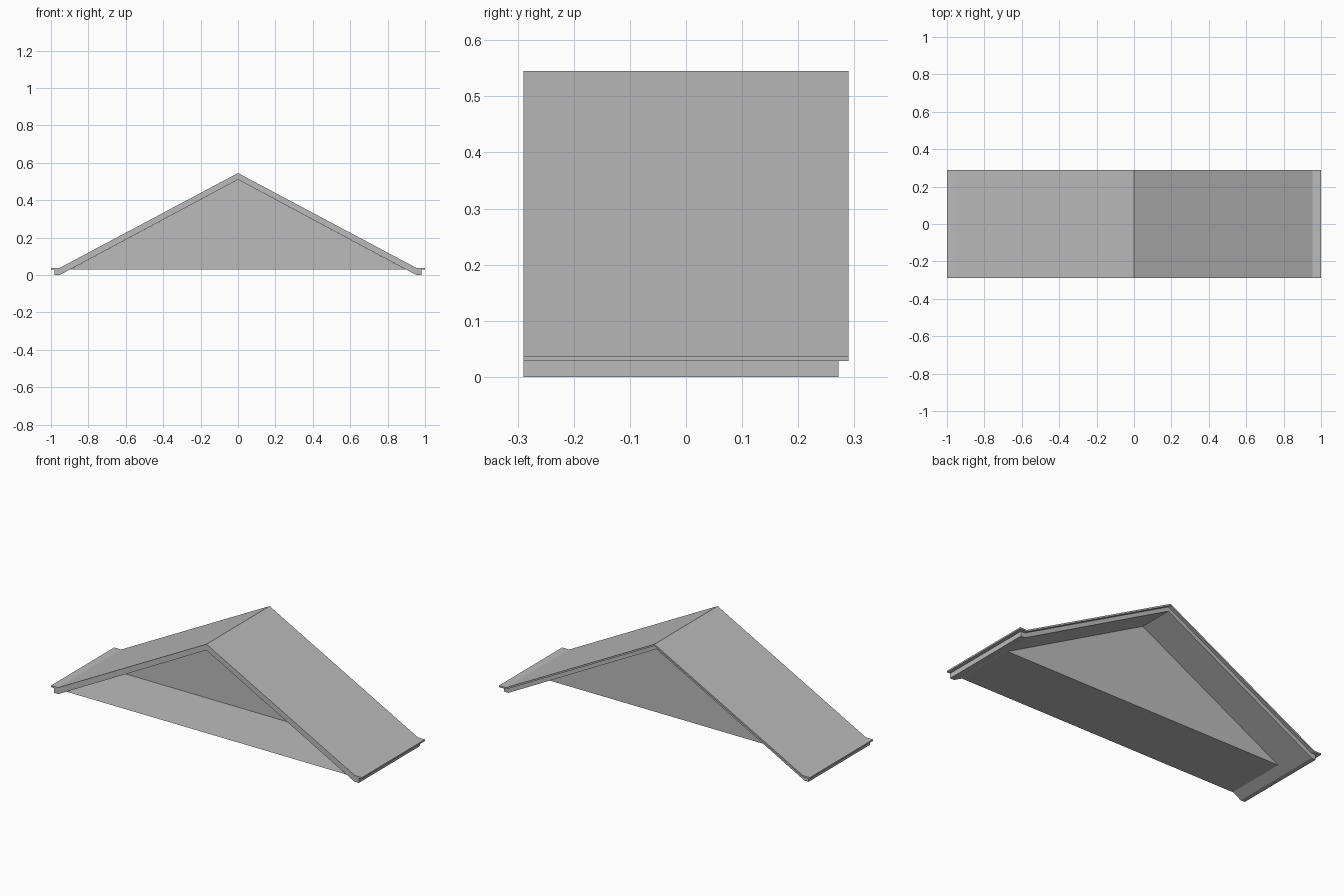
import bpy, bmesh

cube = bpy.data.objects.get("Cube")
if cube:
    bpy.data.objects.remove(cube, do_unlink=True)

grey = bpy.data.materials.new("warm_grey")
grey.use_nodes = True
grey.diffuse_color = (0.5, 0.5, 0.5, 1)
grey.node_tree.nodes["Principled BSDF"].inputs["Base Color"].default_value = (0.5, 0.5, 0.5, 1)

FRONT, BACK, LINING_BACK, WALL_Y = -0.29, 0.29, 0.272, 0.07
SOFFIT_Z, SOFFIT_X, INNER_RIDGE = 0.028, 0.9, 0.51


def finish(name, bm):
    mesh = bpy.data.meshes.new(name)
    bm.to_mesh(mesh)
    bm.free()
    mesh.materials.append(grey)
    obj = bpy.data.objects.new(name, mesh)
    bpy.context.collection.objects.link(obj)
    return obj


def gable_band(name, top, bottom, y0, y1):
    """Extrude a mirrored band; both half profiles run from ridge to eave."""
    def full(half):
        return [(-x, z) for x, z in reversed(half[1:])] + half
    bm = bmesh.new()
    rows = [[bm.verts.new((x, y, z)) for x, z in full(half)]
            for y in (y0, y1) for half in (top, bottom)]
    front_top, front_low, back_top, back_low = rows
    for a, b in ((front_top, front_low), (front_low, back_low),
                 (back_low, back_top), (back_top, front_top)):
        for i in range(len(a) - 1):
            bm.faces.new((a[i], a[i + 1], b[i + 1], b[i]))
    for i in (0, -1):
        bm.faces.new([r[i] for r in (front_top, front_low, back_low, back_top)])
    bmesh.ops.recalc_face_normals(bm, faces=bm.faces)
    return finish(name, bm)


def sheet(name, points):
    bm = bmesh.new()
    bm.faces.new([bm.verts.new(p) for p in points])
    return finish(name, bm)


# Thin roof covering with flat eave lips
gable_band("roof_covering",
           [(0, 0.545), (0.955, 0.037), (1, 0.037)],
           [(0, 0.535), (0.953, 0.028), (1, 0.028)], FRONT, BACK)

# Thicker lining below it, ending in small fascia feet
gable_band("roof_lining",
           [(0, 0.535), (0.953, 0.028), (0.98, 0.028)],
           [(0, INNER_RIDGE), (0.953, 0), (0.98, 0)], FRONT, LINING_BACK)

# Recessed gable wall and the ledge in front of it
sheet("gable_wall", [(-SOFFIT_X, WALL_Y, SOFFIT_Z), (SOFFIT_X, WALL_Y, SOFFIT_Z),
                     (0, WALL_Y, INNER_RIDGE)])
sheet("porch_soffit", [(-SOFFIT_X, FRONT, SOFFIT_Z), (SOFFIT_X, FRONT, SOFFIT_Z),
                       (SOFFIT_X, WALL_Y, SOFFIT_Z), (-SOFFIT_X, WALL_Y, SOFFIT_Z)])
